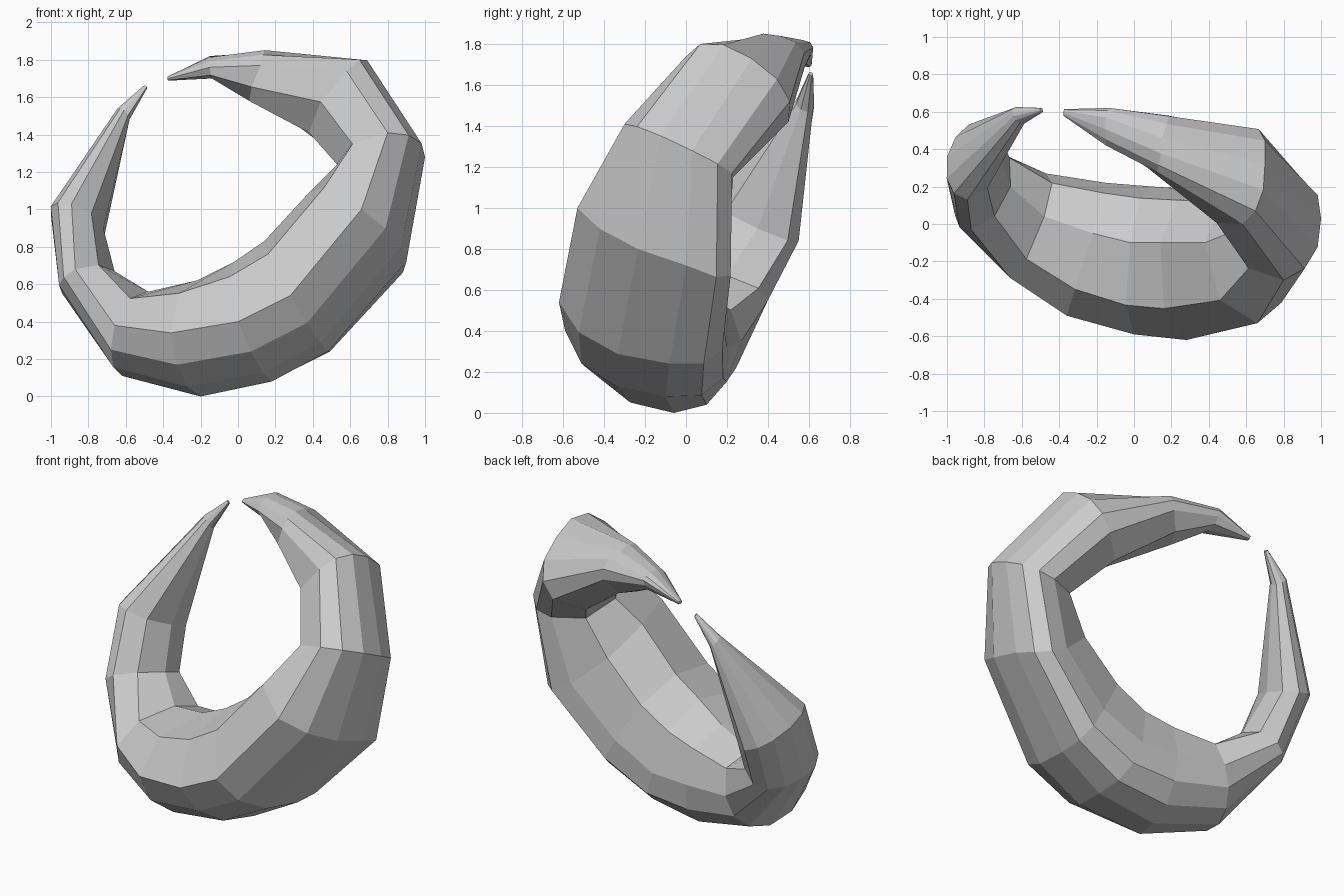
import bpy, bmesh
from math import sin, cos, radians
from mathutils import Vector as V

if "Cube" in bpy.data.objects:
    bpy.data.objects.remove(bpy.data.objects["Cube"])

# Cross-sections along the horn pair: outer, front, inner, back extreme points
SECTIONS = [
    [(-.65, .60, 1.53), (-.61, .54, 1.53), (-.58, .56, 1.48), (-.61, .62, 1.48)],
    [(-1.0, .36, .97), (-.89, .13, 1.03), (-.72, .35, .90), (-.80, .55, .84)],
    [(-.94, .15, .55), (-.87, -.03, .68), (-.66, .20, .67), (-.76, .40, .55)],
    [(-.62, .03, .11), (-.66, -.29, .38), (-.48, .04, .56), (-.47, .27, .35)],
    [(-.20, -.06, 0), (-.36, -.49, .34), (-.22, -.05, .62), (-.15, .22, .32)],
    [(.18, -.10, .08), (.00, -.59, .40), (-.02, -.10, .72), (.10, .20, .32)],
    [(.48, -.08, .24), (.28, -.62, .54), (.14, -.10, .83), (.38, .18, .45)],
    [(.90, .00, .72), (.66, -.53, 1.0), (.38, -.10, 1.09), (.68, .20, .74)],
    [(1.0, .03, 1.28), (.80, -.30, 1.41), (.53, -.04, 1.24), (.80, .23, 1.15)],
    [(.70, .32, 1.73), (.58, .00, 1.74), (.38, .16, 1.41), (.60, .50, 1.42)],
    [(.15, .46, 1.84), (.12, .28, 1.77), (.06, .40, 1.58), (.18, .58, 1.69)],
    [(-.15, .57, 1.82), (-.15, .42, 1.76), (-.14, .52, 1.70), (-.13, .61, 1.75)],
]
ANGLES = [0, 30, 60, 90, 135, 180, 225, 270, 300, 330]


def section(ext):
    """Ten-sided rounded loop through four extreme points."""
    o, f, i, b = map(V, ext)
    c = (o + f + i + b) / 4
    loop = []
    for a in ANGLES:
        x, y = cos(radians(a)), sin(radians(a))
        loop.append(c + (o - c if x > 0 else i - c) * abs(x) ** .93
                    + (f - c if y > 0 else b - c) * abs(y) ** .93)
    return loop


def tip(loop, centre, size):
    """Small blunt end loop, shrunk from the neighbouring section."""
    mid = sum(loop, V()) / len(loop)
    return [V(centre) + (p - mid) * size for p in loop]


loops = [section(s) for s in SECTIONS]
loops.insert(0, tip(loops[0], (-.495, .61, 1.655), .25))
loops.append(tip(loops[-1], (-.375, .598, 1.70), .18))

# Curved horn pair, lofted as one faceted crescent
bm = bmesh.new()
rings = [[bm.verts.new(p) for p in lp] for lp in loops]
n = len(ANGLES)
for r, s in zip(rings, rings[1:]):
    for k in range(n):
        bm.faces.new((r[k], r[(k + 1) % n], s[(k + 1) % n], s[k]))
bm.faces.new(rings[0])
bm.faces.new(rings[-1][::-1])
bmesh.ops.recalc_face_normals(bm, faces=bm.faces[:])
mesh = bpy.data.meshes.new("curved_horns")
bm.to_mesh(mesh)
bm.free()
bpy.context.collection.objects.link(bpy.data.objects.new("curved_horns", mesh))
